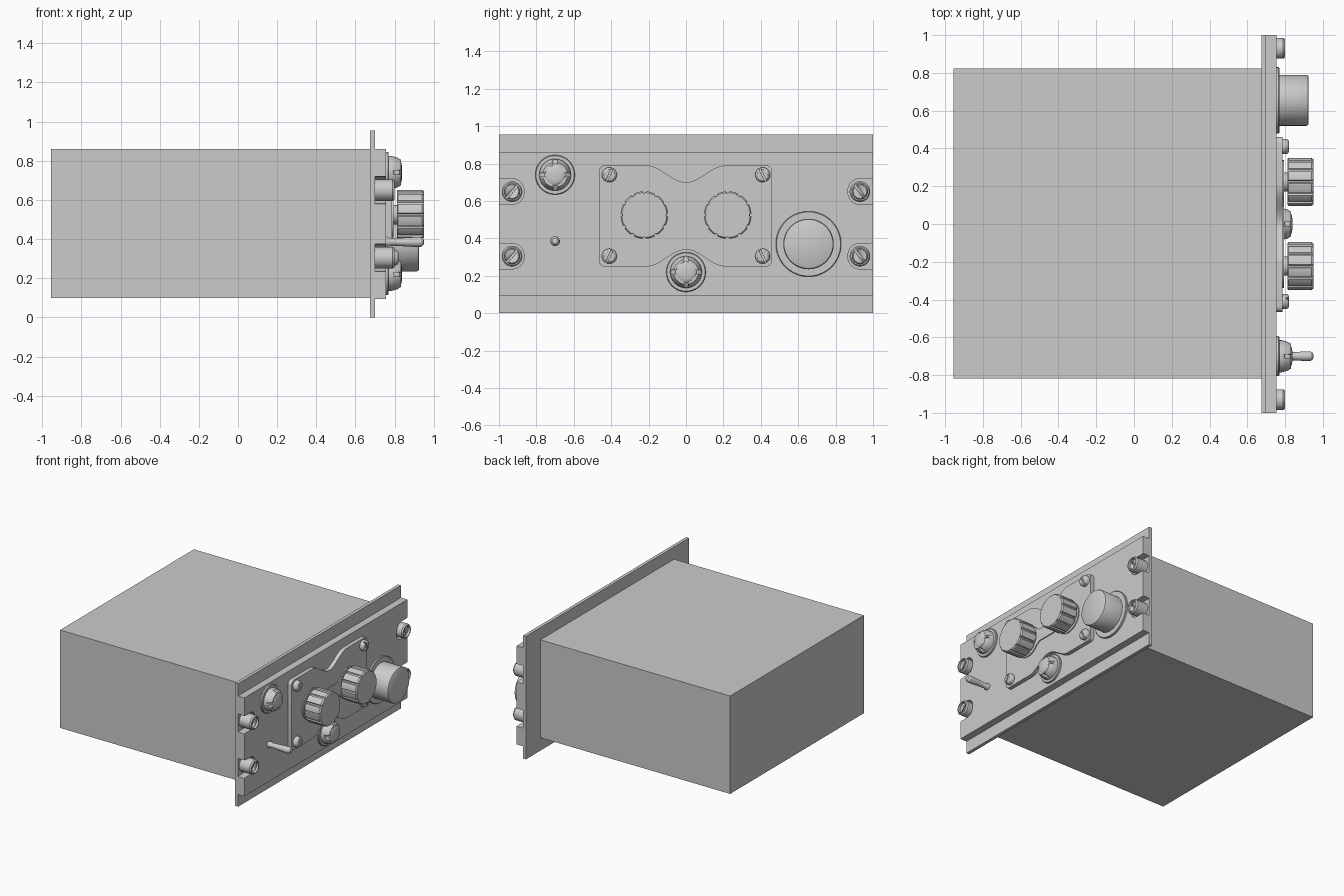
import bpy, bmesh
from math import sin, cos, pi, radians

if "Cube" in bpy.data.objects:
    bpy.data.objects.remove(bpy.data.objects["Cube"])


def finish(name, bm, smooth=True):
    bmesh.ops.remove_doubles(bm, verts=bm.verts, dist=1e-5)
    bmesh.ops.recalc_face_normals(bm, faces=bm.faces)
    me = bpy.data.meshes.new(name)
    bm.to_mesh(me)
    bm.free()
    ob = bpy.data.objects.new(name, me)
    bpy.context.collection.objects.link(ob)
    if smooth:
        bpy.ops.object.select_all(action='DESELECT')
        ob.select_set(True)
        bpy.context.view_layer.objects.active = ob
        bpy.ops.object.shade_smooth_by_angle(angle=radians(30))
    return ob


def box(name, x, y, z):
    bm = bmesh.new()
    bmesh.ops.create_cube(bm, size=1)
    for v in bm.verts:
        v.co = [a[0] + (c + .5) * (a[1] - a[0]) for a, c in zip((x, y, z), v.co)]
    return finish(name, bm, False)


def loft(name, rings):
    """Join closed rings of 3D points and cap both ends."""
    bm = bmesh.new()
    vs = [[bm.verts.new(p) for p in r] for r in rings]
    n = len(vs[0])
    for a, b in zip(vs, vs[1:]):
        for i in range(n):
            j = (i + 1) % n
            bm.faces.new((a[i], a[j], b[j], b[i]))
    bm.faces.new(vs[0][::-1])
    bm.faces.new(vs[-1])
    return finish(name, bm)


def slab(name, pts, x0, x1):
    return loft(name, [[(x, y, z) for y, z in pts] for x in (x0, x1)])


def lathe(name, y, z, profile, n=40):
    """Turn (radius, x) points about an axis parallel to x."""
    return loft(name, [[(x, y + r * cos(2 * pi * i / n), z + r * sin(2 * pi * i / n))
                        for i in range(n)] for r, x in profile])


def arc(cy, cz, r, a0, a1, n=10):
    return [(cy + r * cos(radians(a0 + (a1 - a0) * i / n)),
             cz + r * sin(radians(a0 + (a1 - a0) * i / n))) for i in range(n + 1)]


def cut(ob, cutter):
    m = ob.modifiers.new("slot", 'BOOLEAN')
    m.operation = 'DIFFERENCE'
    m.solver = 'EXACT'
    m.object = cutter
    cutter.hide_render = True
    cutter.hide_viewport = True


def slot(name, ob, y, z, length, width, x0, x1, angle):
    c, s = cos(angle), sin(angle)
    pts = [(y + a * c - b * s, z + a * s + b * c) for a, b in
           ((-length, -width), (length, -width), (length, width), (-length, width))]
    cut(ob, slab(name, pts, x0, x1))


# Case and mounting flange
box("case", (-.955, .68), (-.818, .822), (.10, .86))
box("mounting_flange", (.675, .70), (-1, 1), (0, .955))

# Front panel with rounded notches around the mounting screws
right = [(1, .095)]
for c in (.305, .65):
    right += [(1, c - .07), (.985, c - .068)] + arc(.925, c, .06, 270, 90, 14)
    right[-15:] = [(y, c + (z - c) * 1.13) for y, z in right[-15:]]
    right += [(.985, c + .068), (1, c + .07)]
right.append((1, .86))
slab("front_panel", right + [(-y, z) for y, z in reversed(right)], .698, .755)

# Mounting screws with recessed slotted heads
for y in (-.93, .93):
    for z in (.305, .65):
        lathe("mounting_screw_collar", y, z,
              [(.055, .69), (.055, .79), (.048, .80), (.041, .80), (.041, .765)])
        s = lathe("mounting_screw_head", y, z, [(.041, .74), (.041, .78), (.036, .786)], 32)
        slot("mounting_slot_cutter", s, y, z, .06, .006, .77, .82, radians(50 if y < 0 else 130))

# Raised control plate with curved waists at top and bottom
N = 28
wave = [(-.21 + .42 * i / N, .045 * (1 + cos(pi * (-.21 + .42 * i / N) / .21))) for i in range(N + 1)]
plate = arc(-.435, .28, .03, 180, 270, 6) + [(y, .25 + d) for y, d in wave]
plate += arc(.43, .28, .03, 270, 360, 6) + arc(.43, .76, .03, 0, 90, 6)
plate += [(y, .79 - d) for y, d in reversed(wave)] + arc(-.435, .76, .03, 90, 180, 6)
slab("control_plate", plate, .75, .786)

# Dial backing joining the two knobs
bezel = arc(.22, .525, .118, -145, 145, 30) + [(.09, .572), (-.09, .572)]
bezel += arc(-.22, .525, .118, 35, 325, 30) + [(-.09, .478), (.09, .478)]
slab("dial_backing", bezel, .78, .794)

# Control plate screws
for y in (-.41, .41):
    for z in (.305, .74):
        s = lathe("plate_screw", y, z, [(.04, .78), (.04, .808), (.036, .815), (.028, .82)], 32)
        slot("plate_slot_cutter", s, y, z, .06, .005, .806, .83, radians(65 if y < 0 else 115))


# Fluted selector knobs
def flutes(y, z, r, x, depth):
    pts, k = [], 12
    for i in range(k):
        for f, d in ((0, 1), (.07, 1), (.14, 0), (.32, 0), (.5, 0), (.68, 0), (.86, 0), (.93, 1)):
            a = 2 * pi * (i + f) / k
            pts.append((x, y + (r - depth * d) * cos(a), z + (r - depth * d) * sin(a)))
    return pts


for y in (-.223, .223):
    lathe("knob_shaft", y, .525, [(.05, .78), (.05, .83)], 32)
    loft("selector_knob", [flutes(y, .525, r, x, d) for r, x, d in
                           ((.122, .812, .006), (.127, .818, .009), (.127, .94, .009),
                            (.120, .95, .003))])

# Large round knob with its washer
lathe("large_knob_washer", .655, .37, [(.175, .75), (.175, .766), (.171, .77)], 64)
lathe("large_knob", .655, .37, [(.135, .765), (.135, .913), (.131, .921), (.124, .925)], 64)

# Indicator lamps with notched collars
for y, z in ((-.70, .74), (0, .22)):
    lathe("lamp_washer", y, z, [(.106, .75), (.106, .766), (.102, .77)], 48)
    c = lathe("lamp_collar", y, z, [(.085, .765), (.085, .782), (.078, .812), (.066, .832), (.056, .832)], 48)
    for a in (0, pi / 2):
        slot("lamp_notch_cutter", c, y, z, .12, .01, .798, .86, a)
    lathe("lamp_lens", y, z, [(.06, .78), (.06, .826), (.05, .834), (.03, .838)], 40)

# Toggle switch lever
lathe("toggle_lever", -.70, .385, [(.024, .75), (.024, .77), (.019, .78), (.022, .85), (.026, .92),
                                   (.024, .937), (.016, .947), (.006, .95)], 28)
